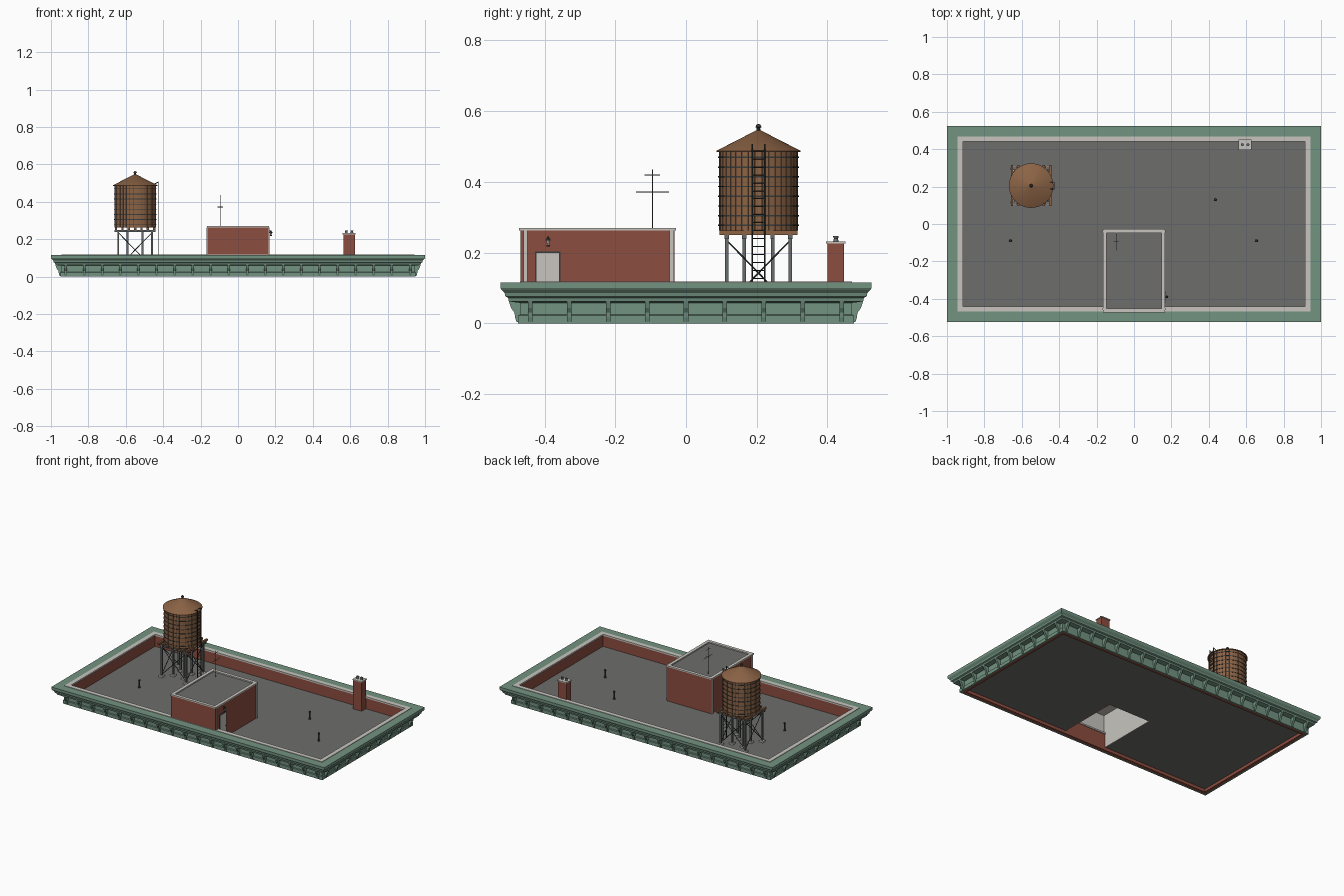
import bpy, bmesh, math
from mathutils import Vector, Matrix

if "Cube" in bpy.data.objects:
    bpy.data.objects.remove(bpy.data.objects["Cube"])


def material(name, r, g, b):
    m = bpy.data.materials.new(name)
    m.use_nodes = True
    m.diffuse_color = (r, g, b, 1)
    m.node_tree.nodes["Principled BSDF"].inputs["Base Color"].default_value = (r, g, b, 1)
    return m


GREEN = material("cornice green", .17, .29, .22)
BRICK = material("brick red", .26, .075, .05)
STONE = material("pale stone", .58, .56, .52)
DECK = material("roof grey", .155, .155, .15)
WOOD = material("tank wood", .26, .125, .06)
DARKWOOD = material("dark wood", .09, .045, .025)
IRON = material("dark iron", .04, .045, .045)
STEEL = material("grey steel", .14, .15, .15)


def finish(name, bm, mat, smooth=False):
    bmesh.ops.recalc_face_normals(bm, faces=bm.faces)
    me = bpy.data.meshes.new(name)
    bm.to_mesh(me)
    bm.free()
    me.materials.append(mat)
    ob = bpy.data.objects.new(name, me)
    bpy.context.collection.objects.link(ob)
    if smooth:
        bpy.ops.object.select_all(action='DESELECT')
        ob.select_set(True)
        bpy.context.view_layer.objects.active = ob
        bpy.ops.object.shade_smooth_by_angle(angle=math.radians(35))
    return ob


def boxes(name, mat, spans):
    """Boxes given as (x0, x1, y0, y1, z0, z1)."""
    bm = bmesh.new()
    for x0, x1, y0, y1, z0, z1 in spans:
        m = Matrix.Translation(((x0 + x1) / 2, (y0 + y1) / 2, (z0 + z1) / 2))
        m = m @ Matrix.Diagonal((x1 - x0, y1 - y0, z1 - z0, 1))
        bmesh.ops.create_cube(bm, size=1, matrix=m)
    return finish(name, bm, mat)


def rods(name, mat, pairs, radius, sides=6):
    """Straight round bars between pairs of points."""
    bm = bmesh.new()
    for a, b in pairs:
        a, b = Vector(a), Vector(b)
        turn = (b - a).to_track_quat('Z', 'Y').to_matrix().to_4x4()
        bmesh.ops.create_cone(bm, cap_ends=True, segments=sides, radius1=radius, radius2=radius,
                              depth=(b - a).length, matrix=Matrix.Translation((a + b) / 2) @ turn)
    return finish(name, bm, mat)


def lathe(name, mat, x, y, profile, sides=32):
    """Turn an (r, z) profile around a vertical axis."""
    bm = bmesh.new()
    vs = [bm.verts.new((x + r, y, z)) for r, z in profile]
    es = [bm.edges.new(p) for p in zip(vs, vs[1:])]
    bmesh.ops.spin(bm, geom=vs + es, cent=(x, y, 0), axis=(0, 0, 1),
                   angle=math.tau, steps=sides, use_duplicate=False)
    bmesh.ops.remove_doubles(bm, verts=bm.verts, dist=1e-5)
    return finish(name, bm, mat, True)


def frame(name, mat, cx, cy, hx, hy, profile):
    """Sweep a closed (offset, z) profile round a rectangle with mitred corners."""
    bm = bmesh.new()
    loops = [[bm.verts.new((cx + sx * (hx + o), cy + sy * (hy + o), z)) for o, z in profile]
             for sx, sy in ((-1, -1), (1, -1), (1, 1), (-1, 1))]
    n = len(profile)
    for i in range(4):
        a, b = loops[i], loops[(i + 1) % 4]
        for j in range(n):
            k = (j + 1) % n
            bm.faces.new((a[j], b[j], b[k], a[k]))
    return finish(name, bm, mat)


def bar(o0, o1, z0, z1):
    return [(o0, z0), (o1, z0), (o1, z1), (o0, z1)]


# Cornice, parapet and coping around the roof
HX, HY, FLOOR = .94, .465, .035
frame("cornice", GREEN, 0, 0, HX, HY,
      [(0, 0), (.01, 0), (.01, .022), (.005, .025), (.005, .058), (.036, .062), (.038, .072),
       (.046, .076), (.048, .086), (.056, .094), (.06, .1), (.06, .115), (0, .115)])
frame("parapet_wall", BRICK, 0, 0, HX, HY, bar(-.02, 0, 0, .11))
frame("parapet_coping", STONE, 0, 0, HX, HY, bar(-.025, .004, .108, .118))

# Scrolled brackets under the cornice
bm = bmesh.new()
outline = [(0, .004), (.014, .004), (.018, .016), (.02, .03), (.03, .044), (.036, .062), (0, .062)]


def bracket(origin, out, along):
    half = along * .0065
    a, b = [[bm.verts.new(origin + out * o + s * half + Vector((0, 0, z))) for o, z in outline]
            for s in (-1, 1)]
    bm.faces.new(a)
    bm.faces.new(b)
    for i in range(len(a)):
        j = (i + 1) % len(a)
        bm.faces.new((a[i], a[j], b[j], b[i]))


X, Y = Vector((1, 0, 0)), Vector((0, 1, 0))
for s in (-1, 1):
    for i in range(20):
        bracket(X * (-.92 + 1.84 * i / 19) + Y * s * HY, Y * s, X)
    for i in range(9):
        bracket(Y * (-.44 + .11 * i) + X * s * HX, X * s, Y)
finish("cornice_brackets", bm, GREEN)

# Roof deck, open below the stair house
boxes("roof_deck", DECK, [(-.925, -.155, -.45, .45, .02, FLOOR), (.155, .925, -.45, .45, .02, FLOOR),
                          (-.155, .155, -.04, .45, .02, FLOOR)])

# Stair house
PY = -.25
frame("stair_house_walls", BRICK, 0, PY, .163, .218, bar(-.006, 0, .02, .262))
frame("stair_house_lining", STONE, 0, PY, .157, .212, bar(-.006, 0, .02, .255))
boxes("stair_house_ceiling", STONE, [(-.155, .155, PY - .21, PY + .21, .24, .248)])
boxes("stair_house_roof", DECK, [(-.155, .155, PY - .21, PY + .21, .249, .258)])
frame("stair_house_coping", STONE, 0, PY, .163, .218, bar(-.017, .004, .262, .27))
boxes("corner_strips", STONE, [(s * .1655 - .0025, s * .1655 + .0025, y, y + .012, FLOOR, .262)
                               for s in (-1, 1) for y in (-.46, -.046)])
boxes("door_frame", IRON, [(.162, .166, -.427, -.355, FLOOR, .203)])
boxes("door", STONE, [(.163, .168, -.423, -.359, FLOOR, .199)])
boxes("door_knob", IRON, [(.168, .171, -.37, -.366, .11, .115)])
boxes("lamp_bracket", IRON, [(.163, .178, -.392, -.388, .242, .246)])
lathe("lamp_top", IRON, .176, -.39, [(0, .246), (.008, .236), (.008, .234), (0, .234)], 6)
lathe("lamp_glass", STONE, .176, -.39, [(0, .234), (.005, .234), (.004, .222), (0, .222)], 6)
lathe("lamp_base", IRON, .176, -.39, [(0, .222), (.006, .222), (.006, .218), (0, .218)], 6)

# Aerial on the stair house
AX, AY = -.095, -.095
rods("aerial", STEEL, [((AX, AY, .255), (AX, AY, .435)),
                       ((AX, AY - .047, .372), (AX, AY + .047, .372)),
                       ((AX, AY - .022, .42), (AX, AY + .022, .42)),
                       ((AX - .014, AY, .372), (AX + .014, AY, .372))], .0016)

# Chimney
boxes("chimney_stack", BRICK, [(.563, .625, .4, .447, FLOOR, .226)])
boxes("chimney_cap", STONE, [(.56, .628, .396, .451, .226, .232)])
for side, x in (("right", .579), ("left", .609)):
    lathe("chimney_pot_" + side, STEEL, x, .424,
          [(0, .232), (.008, .232), (.006, .24), (.008, .244), (.008, .247), (0, .245)], 10)

# Vent pipes
for i, (x, y) in enumerate(((-.66, -.09), (.435, .13), (.655, -.09))):
    lathe("vent_pipe_%d" % (i + 1), IRON, x, y,
          [(.008, FLOOR), (.004, .045), (.004, .078), (.007, .08), (.006, .088), (0, .092)], 8)

# Water tank: staves, hoops and conical roof
TX, TY, R = -.55, .205, .111
lathe("tank_core", DARKWOOD, TX, TY, [(0, .262), (R - .002, .262), (R - .002, .485), (0, .485)], 36)
bm = bmesh.new()
for i in range(36):
    m = Matrix.Translation((TX, TY, .3735)) @ Matrix.Rotation(math.tau * i / 36, 4, 'Z')
    m = m @ Matrix.Translation((R - .002, 0, 0)) @ Matrix.Diagonal((.005, .0175, .223, 1))
    bmesh.ops.create_cube(bm, size=1, matrix=m)
finish("tank_staves", bm, WOOD)
for i in range(8):
    z = .275 + .0275 * i
    lathe("tank_hoop_%d" % (i + 1), IRON, TX, TY,
          [(R, z), (R + .003, z), (R + .003, z + .004), (R, z + .004)], 36)
lathe("tank_roof", WOOD, TX, TY, [(0, .484), (.119, .484), (.119, .488), (.008, .545), (0, .545)], 36)
lathe("tank_finial", IRON, TX, TY, [(.007, .54), (.005, .553), (.009, .555), (.006, .562), (0, .564)], 10)

# Tank platform
boxes("platform_joists", WOOD, [(TX + x - .006, TX + x + .006, TY - .11, TY + .11, .25, .262)
                                for x in [-.102 + .034 * i for i in range(7)]])
boxes("platform_beams", STEEL, [(TX - .11, TX + .11, TY + y - .006, TY + y + .006, .238, .25)
                                for y in (-.09, -.04, .04, .09)])

# Legs, feet and cross braces
feet = [(TX + a * d, TY + b * d) for a in (-1, 1) for b in (-1, 1) for d in (.09, .04)]
boxes("tank_legs", STEEL, [(x - .005, x + .005, y - .005, y + .005, FLOOR, .24) for x, y in feet])
boxes("leg_pads", STONE, [(x - .014, x + .014, y - .014, y + .014, FLOOR, .045) for x, y in feet])
braces = []
for s in (-.09, .09):
    for lo, hi in ((.05, .235), (.235, .05)):
        braces.append(((TX - .09, TY + s, lo), (TX + .09, TY + s, hi)))
        braces.append(((TX + s, TY - .09, lo), (TX + s, TY + .09, hi)))
rods("leg_braces", IRON, braces, .0022)

# Ladder up the tank
LX = TX + .123
rails = [((LX, TY + y, FLOOR), (LX, TY + y, .507)) for y in (-.018, .018)]
rungs = [((LX, TY - .018, z), (LX, TY + .018, z)) for z in [.06 + .0225 * i for i in range(20)]]
hooks = [((LX, TY + y, .505), (LX - .02, TY + y, .495)) for y in (-.018, .018)]
rods("ladder", IRON, rails + hooks, .0022)
rods("ladder_rungs", IRON, rungs, .0014)
